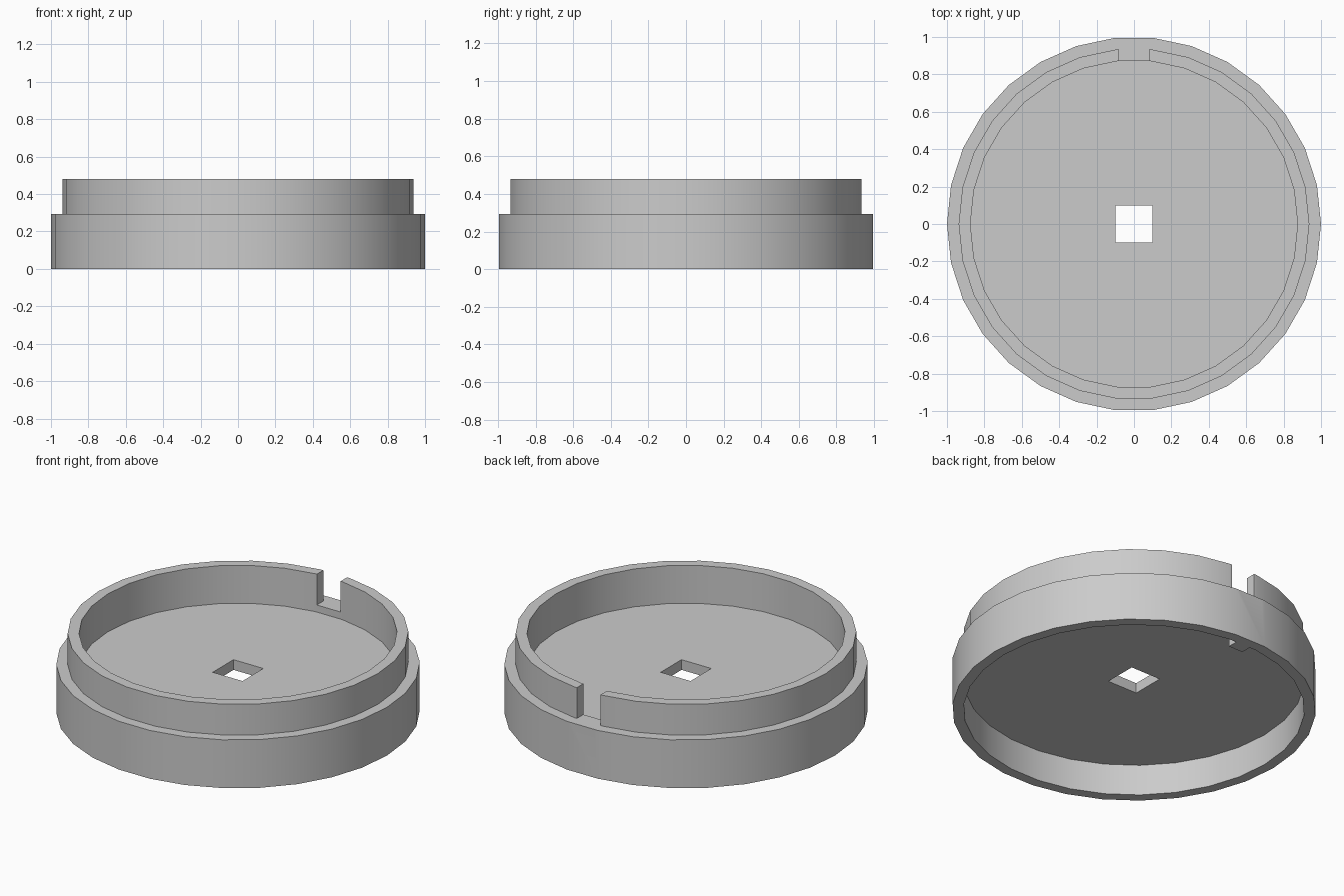
import bpy, bmesh, math
from mathutils import Vector

old = bpy.data.objects.get("Cube")
if old:
    bpy.data.objects.remove(old, do_unlink=True)

SIDES = 30
OUTER, RING, INNER = 1.0, 0.9375, 0.875      # radii
UNDER, FLOOR, LEDGE, TOP = 0.188, 0.25, 0.293, 0.48   # heights

grey = bpy.data.materials.new("plain grey")
grey.use_nodes = True
colour = (0.6, 0.6, 0.6, 1)
grey.diffuse_color = colour
grey.node_tree.nodes["Principled BSDF"].inputs["Base Color"].default_value = colour


def make_object(name, bm):
    bmesh.ops.recalc_face_normals(bm, faces=bm.faces)
    mesh = bpy.data.meshes.new(name)
    bm.to_mesh(mesh)
    bm.free()
    mesh.materials.append(grey)
    obj = bpy.data.objects.new(name, mesh)
    bpy.context.collection.objects.link(obj)
    return obj


def box(name, low, high):
    low, high = Vector(low), Vector(high)
    bm = bmesh.new()
    bmesh.ops.create_cube(bm, size=1)
    bmesh.ops.scale(bm, vec=high - low, verts=bm.verts)
    bmesh.ops.translate(bm, vec=(low + high) / 2, verts=bm.verts)
    return make_object(name, bm)


def lathe(name, profile):
    bm = bmesh.new()
    verts = [bm.verts.new((r, 0, z)) for r, z in profile]
    edges = [bm.edges.new(pair) for pair in zip(verts, verts[1:])]
    bmesh.ops.spin(bm, geom=verts + edges, cent=(0, 0, 0), axis=(0, 0, 1),
                   angle=math.tau, steps=SIDES)
    bmesh.ops.remove_doubles(bm, verts=bm.verts, dist=0.0001)
    return make_object(name, bm)


def activate(obj):
    bpy.ops.object.select_all(action='DESELECT')
    obj.select_set(True)
    bpy.context.view_layer.objects.active = obj


def cut(obj, cutter):
    mod = obj.modifiers.new("cut", 'BOOLEAN')
    mod.operation = 'DIFFERENCE'
    mod.solver = 'EXACT'
    mod.object = cutter
    activate(obj)
    bpy.ops.object.modifier_apply(modifier=mod.name)
    bpy.data.objects.remove(cutter, do_unlink=True)


# Stacking tray: hollow skirt below, floor plate, raised ring above
tray = lathe("tray_body", [
    (0, UNDER), (RING, UNDER), (RING, 0), (OUTER, 0), (OUTER, LEDGE),
    (RING, LEDGE), (RING, TOP), (INNER, TOP), (INNER, FLOOR), (0, FLOOR)])

# Square hole in the floor and keyway notch in the back of the ring
cut(tray, box("hole_cutter", (-0.1, -0.1, 0.1), (0.1, 0.1, 0.4)))
cut(tray, box("notch_cutter", (-0.08, 0.8, LEDGE), (0.08, 1.1, 0.6)))
activate(tray)
bpy.ops.object.shade_smooth_by_angle(angle=math.radians(30))

# Key tab inside the back of the skirt
box("key_tab", (-0.048, INNER - 0.005, 0), (0.048, RING + 0.005, UNDER + 0.01))
